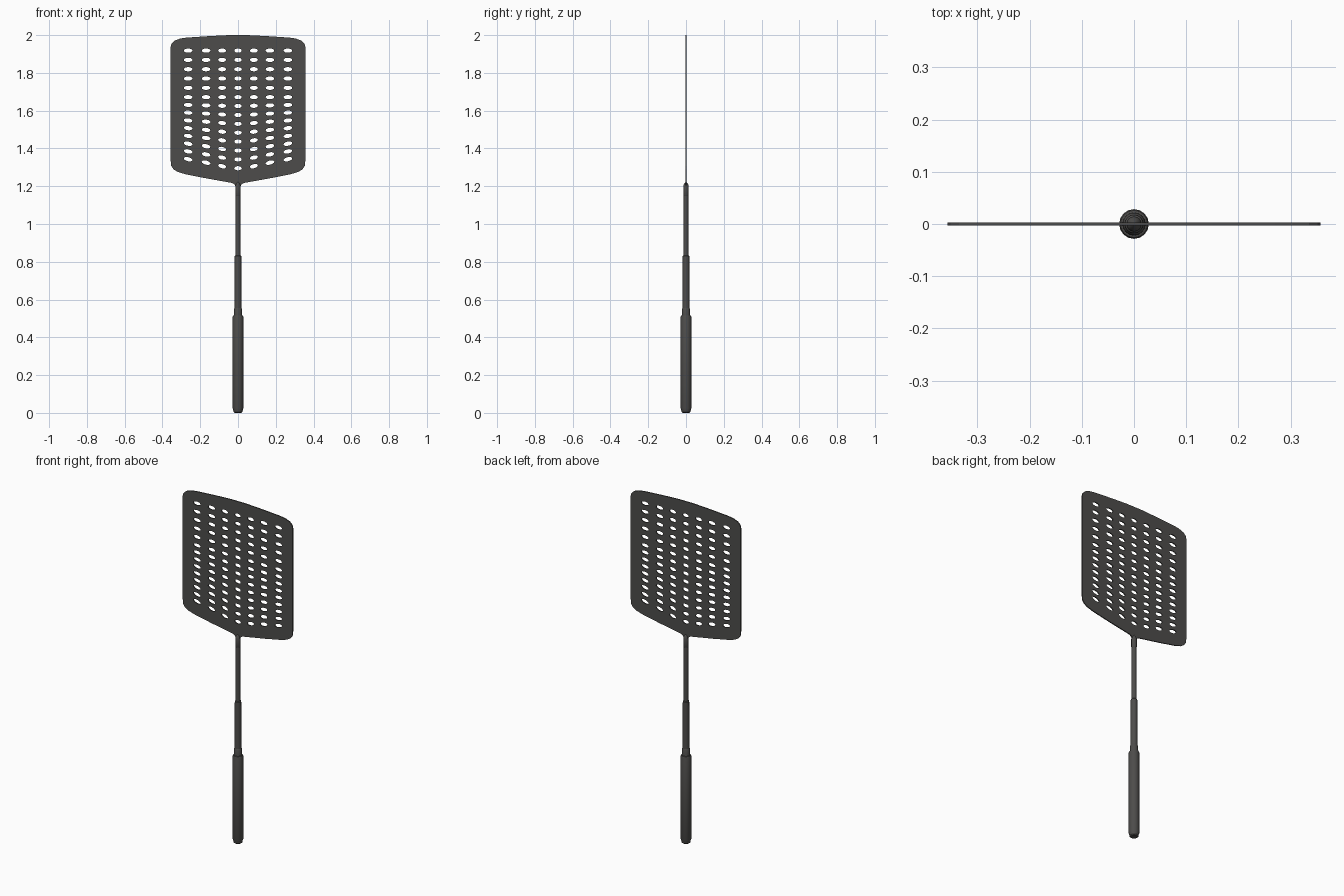
import bpy, bmesh, math
from mathutils import Matrix

if "Cube" in bpy.data.objects:
    bpy.data.objects.remove(bpy.data.objects["Cube"])

blade_mat = bpy.data.materials.new("dark grey")
blade_mat.diffuse_color = (0.075, 0.073, 0.07, 1)
blade_mat.use_nodes = True
blade_mat.node_tree.nodes["Principled BSDF"].inputs["Base Color"].default_value = blade_mat.diffuse_color


def lathe(name, profile, sides=16):
    """Revolve (radius, z) points around the z axis, with closed ends."""
    bm = bmesh.new()
    rings = []
    for r, z in profile:
        rings.append([bm.verts.new((r * math.cos(2 * math.pi * i / sides),
                                    r * math.sin(2 * math.pi * i / sides), z))
                      for i in range(sides)])
    for a, b in zip(rings, rings[1:]):
        for i in range(sides):
            j = (i + 1) % sides
            bm.faces.new((a[i], a[j], b[j], b[i]))
    bm.faces.new(rings[0][::-1])
    bm.faces.new(rings[-1])
    me = bpy.data.meshes.new(name)
    bm.to_mesh(me)
    bm.free()
    me.materials.append(blade_mat)
    ob = bpy.data.objects.new(name, me)
    bpy.context.collection.objects.link(ob)
    bpy.ops.object.select_all(action='DESELECT')
    ob.select_set(True)
    bpy.context.view_layer.objects.active = ob
    bpy.ops.object.shade_smooth_by_angle(angle=math.radians(35))
    return ob


# Handle parts
lathe("grip", [(0.018, 0.0), (0.024, 0.005), (0.026, 0.018), (0.0285, 0.024),
               (0.0285, 0.508), (0.026, 0.515), (0.02, 0.517)])
lathe("collar", [(0.0225, 0.51), (0.0215, 0.55), (0.018, 0.557)])
lathe("lower_shaft", [(0.0185, 0.55), (0.0175, 0.83), (0.014, 0.834)])
lathe("upper_shaft", [(0.0132, 0.825), (0.0122, 1.16)])
lathe("neck", [(0.0122, 1.148), (0.0145, 1.152), (0.0145, 1.2),
               (0.011, 1.212), (0.003, 1.222)])

# Blade outline (right half, bottom to top), mirrored for the left
half = [(0.011, 1.19), (0.017, 1.208), (0.03, 1.217), (0.175, 1.243),
        (0.28, 1.264), (0.32, 1.276), (0.342, 1.29), (0.354, 1.308),
        (0.357, 1.34), (0.357, 1.935), (0.352, 1.955), (0.335, 1.971),
        (0.305, 1.982), (0.27, 1.987), (0.15, 1.995), (0.05, 2.0)]
loops = [half + [(-x, z) for x, z in reversed(half)]]

# Slots: seven columns of fourteen, bending to follow the lower edge
columns = [(0, 1.295, 0.02), (0.084, 1.306, 0.021),
           (0.169, 1.325, 0.023), (0.264, 1.343, 0.023)]
for cx, z_end, rx in columns:
    for side in ((1, -1) if cx else (1,)):
        for i in range(14):
            z5 = 1.918 - 5 * 0.0493
            t = max(0, i - 5) / 8
            z = 1.918 - 0.0493 * i if i <= 5 else z5 + (z_end - z5) * t
            tilt = 0.2 * t if cx else 0
            loop = []
            for k in range(14):
                a = 2 * math.pi * k / 14
                u, v = rx * math.cos(a), 0.0112 * math.sin(a)
                loop.append((side * (cx + u), z + v + u * tilt))
            loops.append(loop)

# Filled flat curve with holes, thickened and turned into a mesh
cu = bpy.data.curves.new("blade_outline", 'CURVE')
cu.dimensions = '2D'
cu.fill_mode = 'BOTH'
cu.extrude = 0.003
for loop in loops:
    sp = cu.splines.new('POLY')
    sp.points.add(len(loop) - 1)
    for p, (x, z) in zip(sp.points, loop):
        p.co = (x, z, 0, 1)
    sp.use_cyclic_u = True
tmp = bpy.data.objects.new("blade_outline", cu)
bpy.context.collection.objects.link(tmp)
bpy.context.view_layer.update()
dg = bpy.context.evaluated_depsgraph_get()
me = bpy.data.meshes.new_from_object(tmp.evaluated_get(dg))
bpy.data.objects.remove(tmp)
bm = bmesh.new()
bm.from_mesh(me)
bmesh.ops.remove_doubles(bm, verts=bm.verts, dist=0.0001)
bmesh.ops.recalc_face_normals(bm, faces=bm.faces)
for f in bm.faces:
    f.smooth = False
    f.material_index = 0
bm.to_mesh(me)
bm.free()
me.transform(Matrix.Rotation(math.pi / 2, 4, 'X'))
me.materials.clear()
me.materials.append(blade_mat)
blade = bpy.data.objects.new("blade", me)
bpy.context.collection.objects.link(blade)
